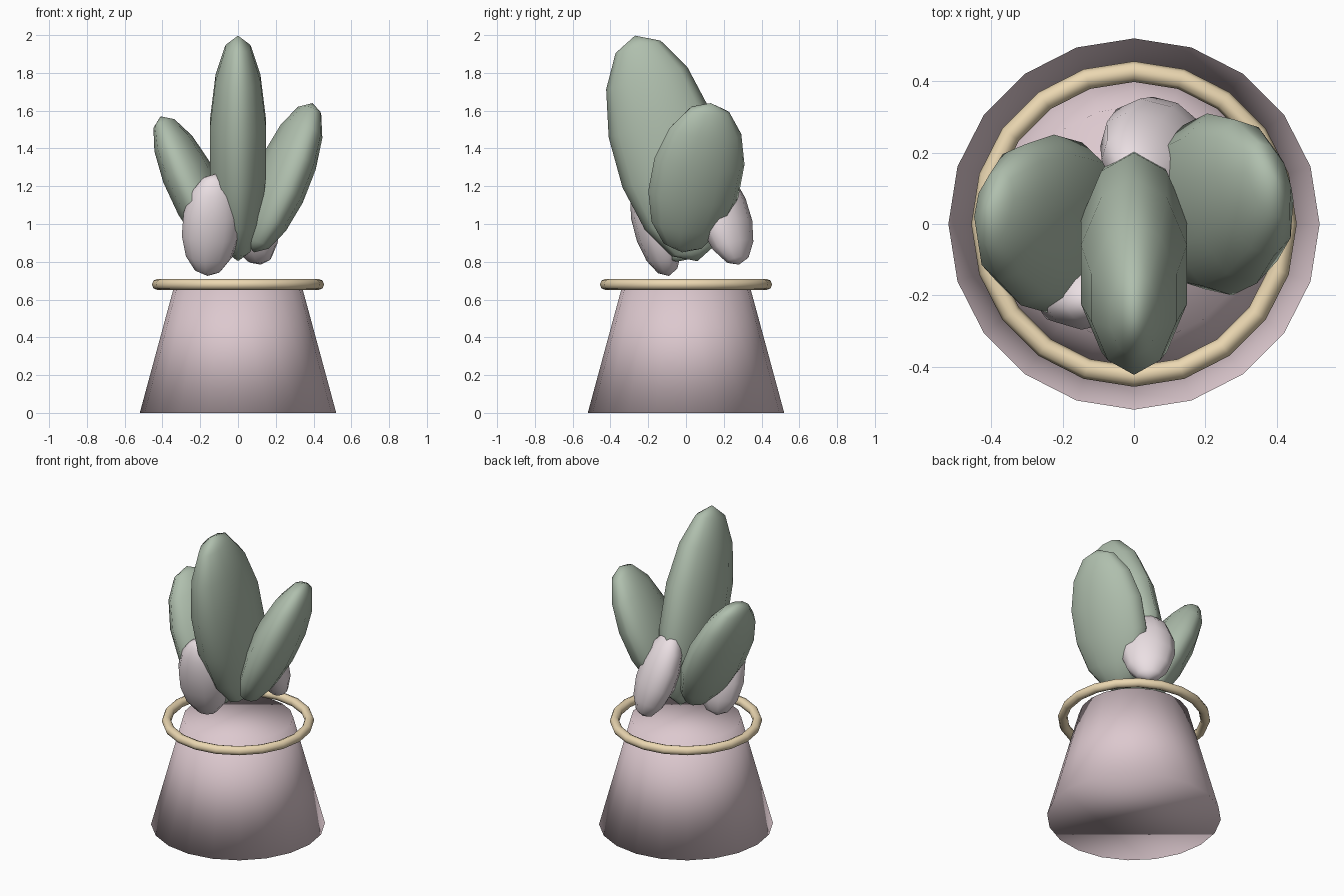
import bpy
from mathutils import Vector, Matrix

if "Cube" in bpy.data.objects:
    bpy.data.objects.remove(bpy.data.objects["Cube"])


def material(name, rgb):
    m = bpy.data.materials.new(name)
    m.diffuse_color = (*rgb, 1)
    m.use_nodes = True
    m.node_tree.nodes["Principled BSDF"].inputs["Base Color"].default_value = m.diffuse_color
    return m


GREEN = material("sage_green", (0.43, 0.52, 0.42))
BLUSH = material("pale_blush", (0.83, 0.74, 0.77))
PINK = material("dusty_pink", (0.72, 0.58, 0.62))
SAND = material("sand", (0.83, 0.68, 0.44))


def finish(name, mat):
    ob = bpy.context.object
    ob.name = name
    ob.data.materials.append(mat)
    for p in ob.data.polygons:
        p.use_smooth = True
    return ob


def leaf(name, mat, centre, axis, wide_hint, thick, wide):
    """Flattened low-poly ellipsoid; axis runs from its centre to its tip."""
    axis = Vector(axis)
    z = axis.normalized()
    y = Vector(wide_hint)
    y = (y - z * y.dot(z)).normalized()
    x = y.cross(z)
    rot = Matrix((x, y, z)).transposed().to_4x4()
    bpy.ops.mesh.primitive_uv_sphere_add(segments=10, ring_count=7, radius=1)
    ob = finish(name, mat)
    ob.matrix_world = (Matrix.Translation(centre) @ rot
                       @ Matrix.Diagonal((thick, wide, axis.length, 1)))


# tapered pot
bpy.ops.mesh.primitive_cone_add(vertices=20, radius1=0.52, radius2=0.33,
                                depth=0.7, location=(0, 0, 0.35))
finish("pot", PINK)

# ring round the top of the pot
bpy.ops.mesh.primitive_torus_add(major_segments=20, minor_segments=8,
                                 major_radius=0.427, minor_radius=0.029,
                                 location=(0, 0, 0.68))
finish("rim_ring", SAND)

# large green pads
leaf("tall_pad", GREEN, (0, -0.105, 1.4), (0, -0.165, 0.597), (0, 1, 0), 0.16, 0.285)
leaf("left_pad", GREEN, (-0.23, 0, 1.185), (-0.18, 0.05, 0.385), (0.17, 1, 0), 0.135, 0.25)
leaf("right_pad", GREEN, (0.24, 0.055, 1.245), (0.155, 0.075, 0.395), (-0.25, 0.97, 0), 0.14, 0.255)

# small pink pads
leaf("front_small_pad", BLUSH, (-0.14, -0.16, 0.995), (0.022, -0.07, 0.27), (1, 0.2, 0), 0.12, 0.16)
leaf("back_small_pad", BLUSH, (0.06, 0.2, 1.05), (-0.06, -0.08, 0.265), (-0.75, 0.65, 0), 0.12, 0.165)
